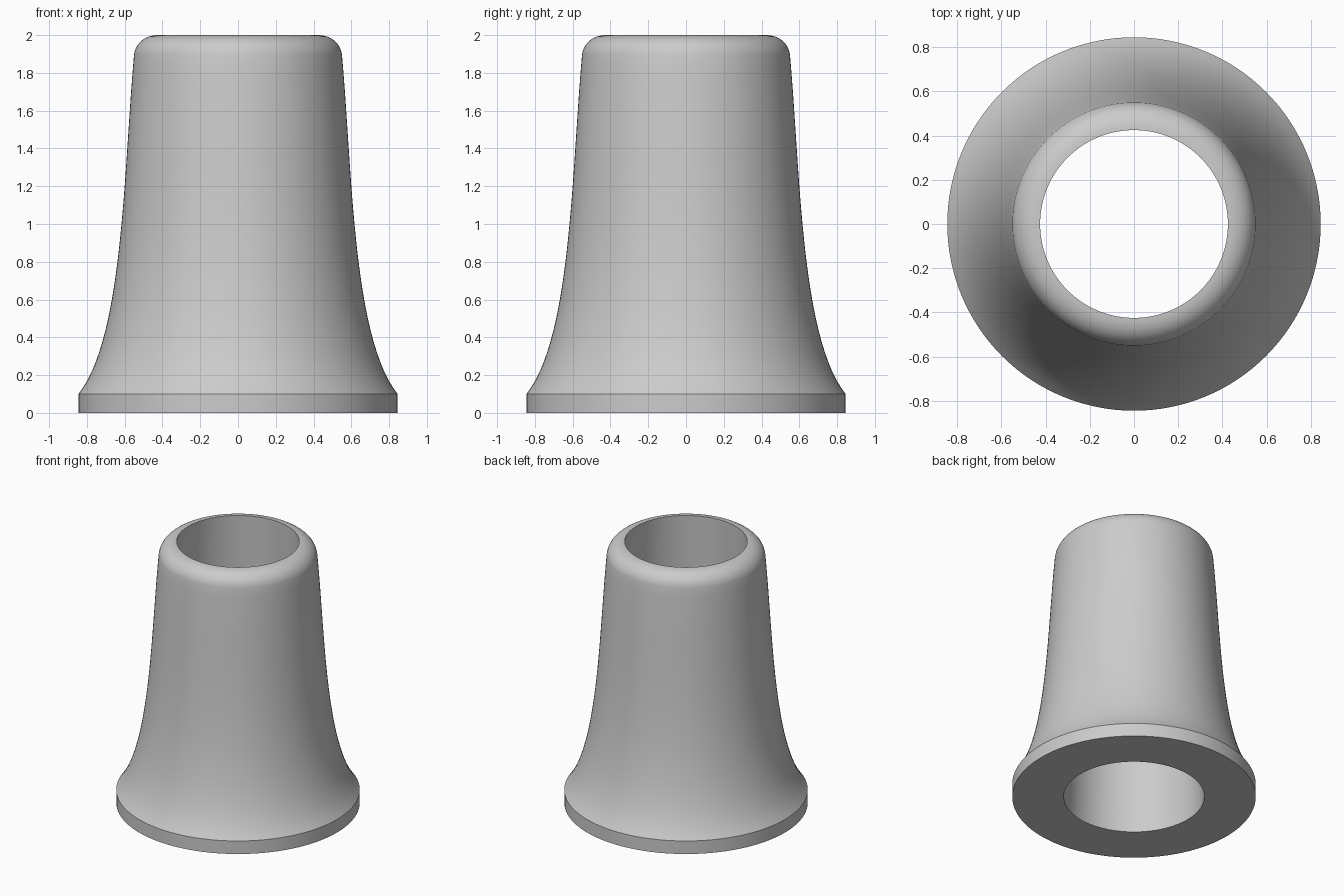
import bpy
import bmesh
import math
from mathutils import Vector
from mathutils.geometry import interpolate_bezier

cube = bpy.data.objects.get("Cube")
if cube:
    bpy.data.objects.remove(cube, do_unlink=True)

SEGMENTS = 128
BORE_TOP, BORE_BOTTOM = 0.425, 0.488


def curve(points, steps):
    """Bezier in the (radius, height) plane."""
    return interpolate_bezier(*[Vector((r, 0, z)) for r, z in points], steps)


# Profile: base rim, flared wall, rounded lip, tapered bore
flare = curve([(0.845, 0.1), (0.605, 0.4), (0.605, 1.3), (0.55, 1.9)], 28)
lip = curve([(0.55, 1.9), (0.54, 1.96), (0.49, 2.0), (BORE_TOP, 2.0)], 12)
profile = [Vector((BORE_BOTTOM, 0, 0)), Vector((0.845, 0, 0))] + flare + lip[1:]

# Revolve the closed profile around z
bm = bmesh.new()
verts = [bm.verts.new(p) for p in profile]
edges = [bm.edges.new((a, b)) for a, b in zip(verts, verts[1:] + verts[:1])]
bmesh.ops.spin(bm, geom=verts + edges, cent=(0, 0, 0), axis=(0, 0, 1),
               angle=math.tau, steps=SEGMENTS)
bmesh.ops.remove_doubles(bm, verts=bm.verts, dist=0.0005)
bmesh.ops.recalc_face_normals(bm, faces=bm.faces)
mesh = bpy.data.meshes.new("flared_sleeve")
bm.to_mesh(mesh)
bm.free()

# Plain grey material
grey = bpy.data.materials.new("light grey")
grey.use_nodes = True
color = (0.6, 0.6, 0.6, 1)
grey.diffuse_color = color
grey.node_tree.nodes["Principled BSDF"].inputs["Base Color"].default_value = color
mesh.materials.append(grey)

sleeve = bpy.data.objects.new("flared_sleeve", mesh)
bpy.context.collection.objects.link(sleeve)
bpy.ops.object.select_all(action="DESELECT")
sleeve.select_set(True)
bpy.context.view_layer.objects.active = sleeve
bpy.ops.object.shade_smooth_by_angle(angle=math.radians(30))
